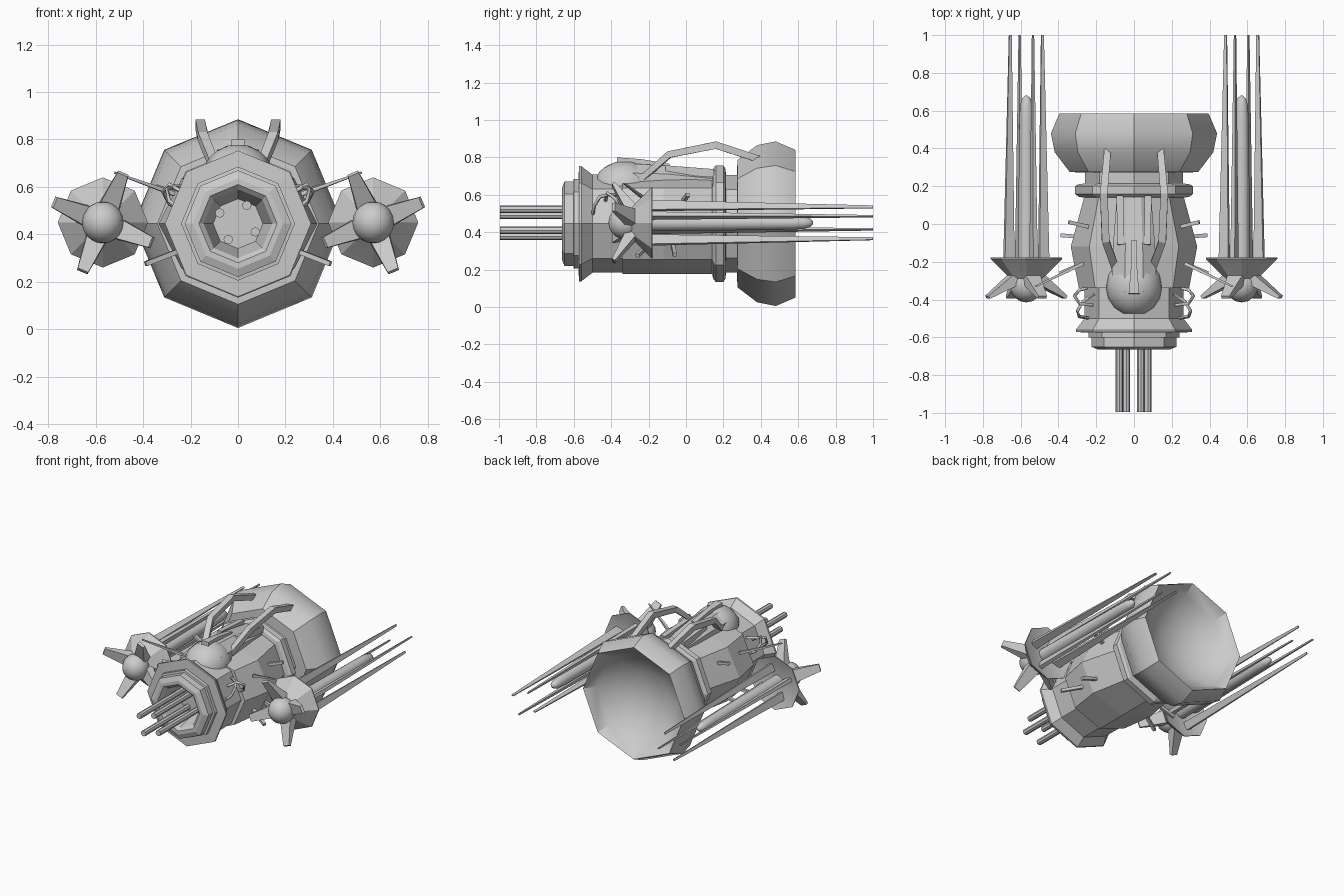
import bpy, bmesh, math
from mathutils import Vector

if "Cube" in bpy.data.objects:
    bpy.data.objects.remove(bpy.data.objects["Cube"])

Z = 0.445  # height of the main axis


def finish(name, bm, smooth=None):
    bmesh.ops.recalc_face_normals(bm, faces=bm.faces)
    me = bpy.data.meshes.new(name)
    bm.to_mesh(me)
    bm.free()
    ob = bpy.data.objects.new(name, me)
    bpy.context.collection.objects.link(ob)
    if smooth:
        bpy.ops.object.select_all(action='DESELECT')
        ob.select_set(True)
        bpy.context.view_layer.objects.active = ob
        bpy.ops.object.shade_smooth_by_angle(angle=math.radians(smooth))
    return ob


def lathe(name, rings, x=0, z=Z, n=8, smooth=None):
    """Revolve (y, radius, optional x stretch) around a lengthwise axis."""
    bm = bmesh.new()
    loops = []
    for ring in rings:
        y, r = ring[:2]
        sx = ring[2] if len(ring) > 2 else 1
        loops.append([bm.verts.new((x + r * sx * math.cos(2 * math.pi * k / n), y,
                                    z + r * math.sin(2 * math.pi * k / n))) for k in range(n)])
    for a, b in zip(loops, loops[1:]):
        for k in range(n):
            bm.faces.new((a[k], a[(k + 1) % n], b[(k + 1) % n], b[k]))
    bm.faces.new(loops[0])
    bm.faces.new(loops[-1])
    return finish(name, bm, smooth)


def sweep(name, points, sizes, n=4, up=(0, 0, 1), smooth=None):
    """Sweep an n-sided section of (width, height) half sizes along points."""
    bm = bmesh.new()
    pts = [Vector(p) for p in points]
    loops = []
    for i, p in enumerate(pts):
        t = (pts[min(i + 1, len(pts) - 1)] - pts[max(i - 1, 0)]).normalized()
        side = t.cross(Vector(up)).normalized()
        top = side.cross(t)
        w, h = sizes[i] if isinstance(sizes, list) else sizes
        k2 = 1 / math.cos(math.pi / n)
        loops.append([bm.verts.new(p + side * w * k2 * math.cos(2 * math.pi * (k + .5) / n)
                                   + top * h * k2 * math.sin(2 * math.pi * (k + .5) / n)) for k in range(n)])
    for a, b in zip(loops, loops[1:]):
        for k in range(n):
            bm.faces.new((a[k], a[(k + 1) % n], b[(k + 1) % n], b[k]))
    bm.faces.new(loops[0])
    bm.faces.new(loops[-1])
    return finish(name, bm, smooth)


def ball(name, centre, scale, smooth=60):
    bm = bmesh.new()
    bmesh.ops.create_uvsphere(bm, u_segments=16, v_segments=10, radius=1)
    for v in bm.verts:
        v.co = Vector(centre) + Vector(a * b for a, b in zip(v.co, scale))
    return finish(name, bm, smooth)


# Main engine bell with a hollow bowl at the back
lathe("engine_bell", [(0.27, 0.2), (0.275, 0.34), (0.38, 0.42), (0.48, 0.44), (0.585, 0.395),
                      (0.51, 0.34), (0.43, 0.25), (0.38, 0.14), (0.365, 0.04)], smooth=35)

# Faceted hull, neck and collar
lathe("hull", [(-0.34, 0.26), (-0.34, 0.27, 1.08), (-0.12, 0.27, 1.24), (0.14, 0.27, 0.98), (0.15, 0.2)])
lathe("neck", [(0.1, 0.26), (0.3, 0.26)])
lathe("collar", [(0.14, 0.27), (0.145, 0.295), (0.16, 0.312), (0.2, 0.312), (0.21, 0.295), (0.215, 0.26)])

# Nose section with flared lip and recessed mouth
lathe("nose", [(-0.3, 0.262), (-0.5, 0.262), (-0.56, 0.308), (-0.572, 0.308), (-0.575, 0.24),
               (-0.6, 0.24), (-0.602, 0.225), (-0.65, 0.225), (-0.664, 0.19), (-0.664, 0.165),
               (-0.645, 0.145), (-0.5, 0.105)])

# Forward barrels
for x, z in ((-0.077, 0.49), (0.037, 0.522), (0.073, 0.41), (-0.041, 0.378)):
    lathe("barrel", [(-0.995, 0.02), (-0.48, 0.02)], x, z)

# Top fairing, sight rail and ribs
ball("top_dome", (0, -0.33, 0.64), (0.15, 0.165, 0.14))
sweep("top_fairing", [(0, -0.36, 0.68), (0, -0.1, 0.68), (0, 0.15, 0.66)],
      [(0.12, 0.09), (0.11, 0.075), (0.09, 0.06)], n=8)
sweep("sight_rail", [(0, -0.37, 0.77), (0, -0.24, 0.765), (0, -0.09, 0.745)],
      [(0.028, 0.03), (0.017, 0.025), (0.017, 0.02)])

for s in (-1, 1):
    sweep("top_rib", [(s * 0.07, -0.11, 0.735), (s * 0.075, 0.15, 0.715)], (0.018, 0.022))
    # Arched carrying arms reaching to the bell
    sweep("arched_arm", [(s * 0.1, -0.23, 0.69), (s * 0.15, -0.09, 0.815),
                         (s * 0.16, 0.16, 0.865), (s * 0.14, 0.39, 0.79)],
          [(0.02, 0.015), (0.02, 0.018), (0.02, 0.02), (0.018, 0.018)])
    # Looped side pipes
    sweep("side_pipe", [(s * 0.23, -0.5, 0.49), (s * 0.29, -0.49, 0.54), (s * 0.3, -0.46, 0.59),
                        (s * 0.27, -0.41, 0.6), (s * 0.21, -0.37, 0.6)], (0.008, 0.008), n=6, smooth=60)
    sweep("side_pipe", [(s * 0.22, -0.43, 0.57), (s * 0.29, -0.42, 0.61), (s * 0.315, -0.38, 0.58),
                        (s * 0.29, -0.35, 0.53), (s * 0.25, -0.34, 0.51)], (0.008, 0.008), n=6, smooth=60)
    # Antennas and short pegs
    sweep("antenna", [(s * 0.27, -0.21, 0.57), (s * 0.52, -0.33, 0.66)], [(0.009, 0.009), (0.004, 0.004)])
    sweep("lower_strut", [(s * 0.25, -0.2, 0.33), (s * 0.39, -0.26, 0.275)], (0.01, 0.01))
    sweep("lower_peg", [(s * 0.25, -0.07, 0.33), (s * 0.385, -0.06, 0.28)], (0.01, 0.01))
    sweep("upper_peg", [(s * 0.22, -0.02, 0.56), (s * 0.345, 0.01, 0.6)], (0.01, 0.01))

    # Side pod: dish, ball nose and central rod
    px, pz = s * 0.57, 0.45
    lathe("pod_dish", [(-0.32, 0.06), (-0.29, 0.085), (-0.185, 0.19), (-0.178, 0.19), (-0.2, 0.12),
                       (-0.21, 0.03)], px, pz, smooth=30)
    ball("pod_nose", (px, -0.325, pz), (0.088, 0.09, 0.088))
    lathe("pod_core", [(-0.22, 0.045), (0.55, 0.037), (0.63, 0.033), (0.665, 0.022), (0.68, 0.006)],
          px, pz, n=12, smooth=50)
    # Four front claws and four trailing needles per pod
    for k in range(4):
        a = math.radians(22.5 + 90 * k)
        d = Vector((s * math.cos(a), 0, math.sin(a)))
        c = Vector((px, 0, pz))
        sweep("pod_claw", [c + d * 0.05 + Vector((0, -0.28, 0)), c + d * 0.222 + Vector((0, -0.388, 0))],
              [(0.046, 0.034), (0.024, 0.009)], up=(0, 1, 0))
        sweep("pod_needle", [c + d * 0.1 + Vector((0, -0.23, 0)), c + d * 0.092 + Vector((0, 1.0, 0))],
              [(0.013, 0.028), (0.004, 0.007)], up=d)
